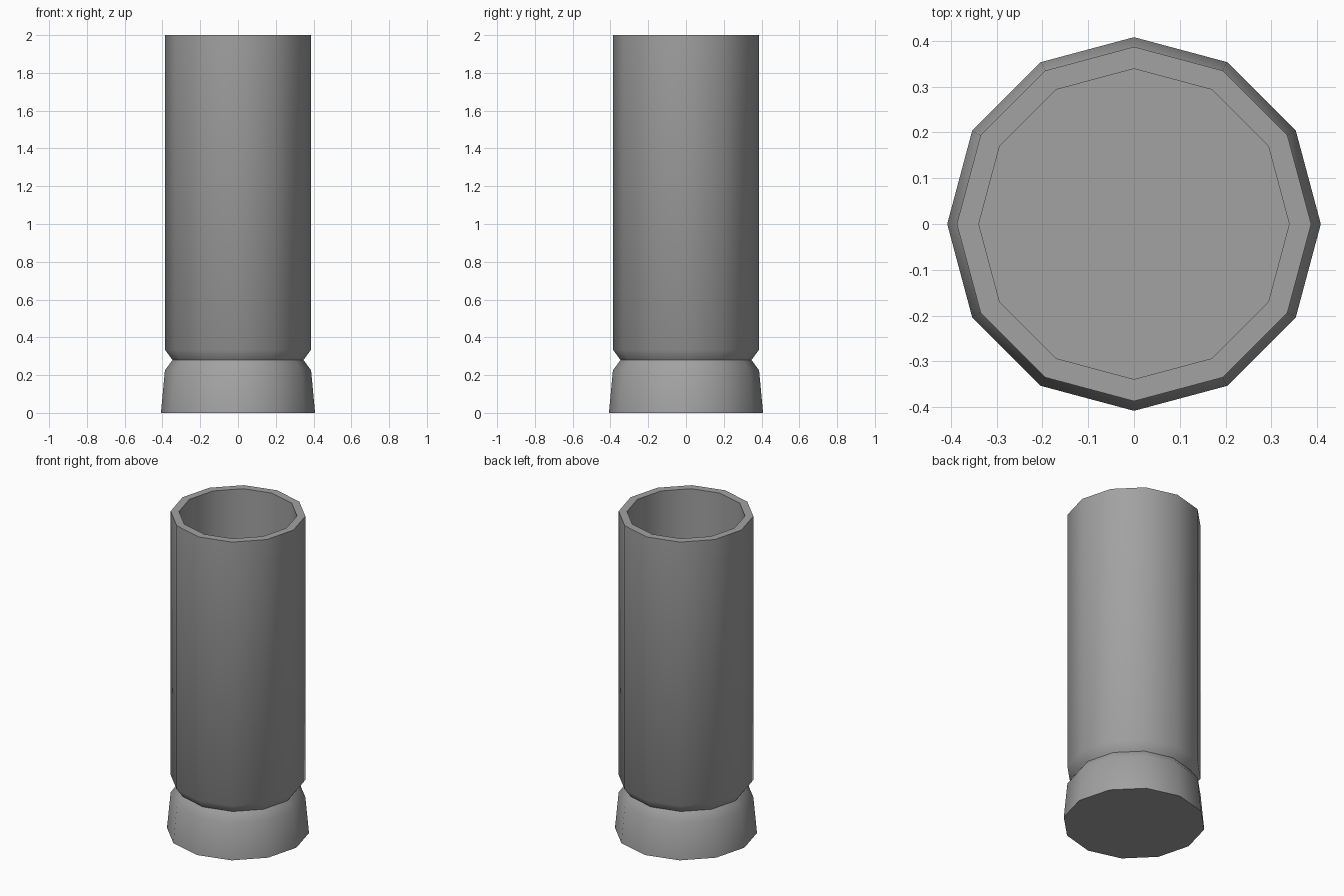
import bpy
import bmesh
import math

cube = bpy.data.objects.get("Cube")
if cube:
    bpy.data.objects.remove(cube, do_unlink=True)

SIDES = 12

# One plain grey for everything
grey = bpy.data.materials.new("plain_grey")
grey.use_nodes = True
colour = (0.36, 0.36, 0.36, 1.0)
grey.diffuse_color = colour
grey.node_tree.nodes["Principled BSDF"].inputs["Base Color"].default_value = colour


def lathe(name, profile):
    """Turn a (radius, height) profile into a solid with capped ends."""
    bm = bmesh.new()
    rings = []
    for r, z in profile:
        angles = [2 * math.pi * i / SIDES for i in range(SIDES)]
        rings.append([bm.verts.new((r * math.cos(a), r * math.sin(a), z)) for a in angles])
    for low, high in zip(rings, rings[1:]):
        for i in range(SIDES):
            j = (i + 1) % SIDES
            bm.faces.new((low[i], low[j], high[j], high[i]))
    bm.faces.new(list(reversed(rings[0])))
    bm.faces.new(rings[-1])
    mesh = bpy.data.meshes.new(name)
    bm.to_mesh(mesh)
    bm.free()
    mesh.materials.append(grey)
    obj = bpy.data.objects.new(name, mesh)
    bpy.context.collection.objects.link(obj)
    bpy.ops.object.select_all(action="DESELECT")
    obj.select_set(True)
    bpy.context.view_layer.objects.active = obj
    bpy.ops.object.shade_smooth_by_angle(angle=math.radians(50))
    return obj


# Base, neck groove, outer wall, rim, then down the inner wall to the floor
lathe("hollow_tube", [
    (0.408, 0.0), (0.387, 0.225), (0.347, 0.28), (0.387, 0.335),
    (0.387, 2.0), (0.339, 2.0), (0.339, 0.33),
])
